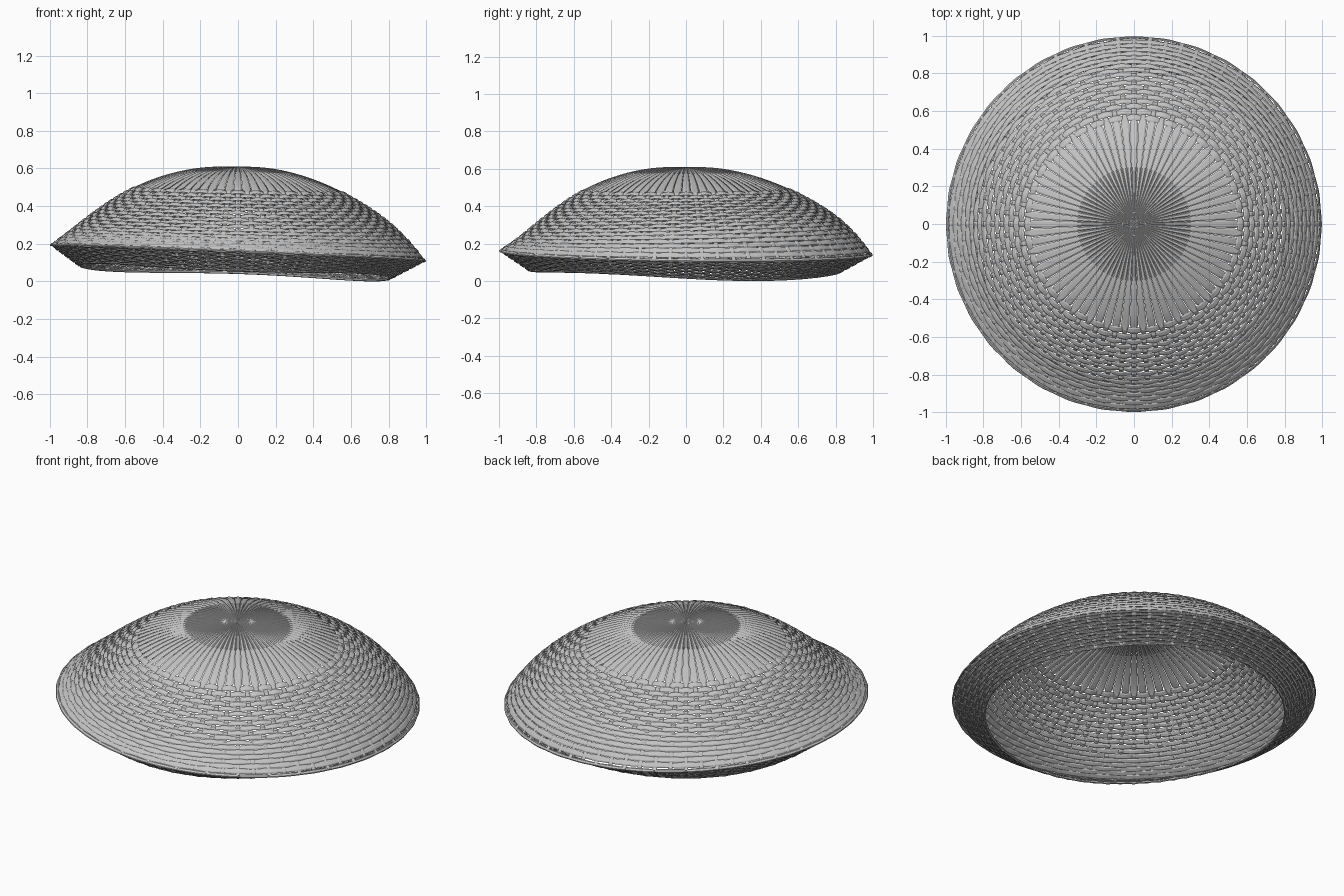
import bpy, bmesh, math
from mathutils import Vector

old = bpy.data.objects.get("Cube")
if old:
    bpy.data.objects.remove(old, do_unlink=True)

RIBS = 72            # radial strands
CROWN = 0.57         # where the ring weave begins
THICK = 0.004        # half thickness of a strand

cane = bpy.data.materials.new("grey_cane")
cane.use_nodes = True
cane.diffuse_color = (0.55, 0.55, 0.55, 1)
cane.node_tree.nodes["Principled BSDF"].inputs["Base Color"].default_value = (0.55, 0.55, 0.55, 1)


# Basket surface: u 0..1 runs down the dome, u 1..2 turns in under the rim.
# It leans slightly, bulges to one side and has a wavy, off-centre lip.
def surf(u, a):
    c, s = math.cos(a), math.sin(a)
    if u <= 1:
        r, z = 0.99 * u, 0.14 + 0.456 * (1 - u ** 2.2)
        z += math.sin(math.pi * u ** 4) * (0.018 * c + 0.028 * s)
    else:
        t = u - 1
        r = 0.99 - t * (0.16 + 0.015 * c + 0.01 * s)
        z = 0.14 - 0.098 * t - 0.01 * t * math.cos(3 * (a - 0.47)) - 0.008 * t * s
    x, y = r * c, r * s
    return Vector((x, y, z - (0.043 * x + 0.011 * y) * math.sqrt(r)))


def frame(u, a):
    """Point, along-profile, around and outward directions."""
    d = 0.01
    down = (surf(u + d, a) - surf(max(u - d, 0), a)).normalized()
    around = Vector((-math.sin(a), math.cos(a), 0))
    return surf(u, a), down, around, down.cross(around).normalized()


def weave_height(u):
    """Over-under height, shallower where the rim folds."""
    return 0.005 * min(1, 0.3 + 4 * abs(u - 1))


def sweep(bm, stations, closed):
    """Lens-shaped strand; stations hold (centre, side, normal, half width, half thickness)."""
    shape = [(1, 0), (0.55, 1), (-0.55, 1), (-1, 0), (-0.55, -1), (0.55, -1)]
    loops = [[bm.verts.new(p + s * (w * i) + n * (h * j)) for i, j in shape]
             for p, s, n, w, h in stations]
    pairs = list(zip(loops, loops[1:]))
    if closed:
        pairs.append((loops[-1], loops[0]))
    else:
        bm.faces.new(loops[0])
        bm.faces.new(loops[-1][::-1])
    for l0, l1 in pairs:
        for k in range(6):
            m = (k + 1) % 6
            bm.faces.new((l0[k], l0[m], l1[m], l1[k]))


def finish(bm, name):
    bmesh.ops.recalc_face_normals(bm, faces=bm.faces)
    mesh = bpy.data.meshes.new(name)
    bm.to_mesh(mesh)
    bm.free()
    mesh.materials.append(cane)
    ob = bpy.data.objects.new(name, mesh)
    bpy.context.collection.objects.link(ob)
    bpy.ops.object.select_all(action='DESELECT')
    ob.select_set(True)
    bpy.context.view_layer.objects.active = ob
    bpy.ops.object.shade_smooth_by_angle(angle=math.radians(20))
    return ob


# Ring positions: dome rows, then tighter rows under the rim
DOME, LIP = 18, 10
rows = [CROWN + (1 - CROWN) * (i / DOME) ** 0.88 for i in range(DOME + 1)]
rows += [1 + (i + 1) / LIP for i in range(LIP)]


def ring_strand(bm, i):
    u0, u1 = rows[max(i - 1, 0)], rows[min(i + 1, len(rows) - 1)]
    gaps = 2 if 0 < i < len(rows) - 1 else 1
    half = (surf(u1, 1.57) - surf(u0, 1.57)).length / gaps / 2
    if i == DOME:                    # the fold shortens the chord across the rim
        half = 0.011
    n = RIBS * 3
    stations = []
    for k in range(n):
        a = math.tau * k / n
        p, down, around, out = frame(rows[i], a)
        wave = math.cos(a * RIBS / 2 + math.pi * i)
        stations.append((p + out * weave_height(rows[i]) * wave, down, out,
                         half * (0.95 + 0.07 * wave), THICK))
    sweep(bm, stations, True)


parts = []
for name, start, end in (("dome_weave", 0, DOME + 1), ("rim_weave", DOME + 1, len(rows))):
    bm = bmesh.new()
    for i in range(start, end):
        ring_strand(bm, i)
    parts.append(finish(bm, name))

# Radial ribs: broad and nearly touching on the crown, narrow where they pass through the rings
bm = bmesh.new()
for k in range(RIBS):
    a = math.tau * k / RIBS
    sign = (-1) ** k
    stations = []
    for j in range(13):
        u = 0.004 + (CROWN - 0.03) * j / 12
        p, down, around, out = frame(u, a)
        fill = 0.99 - 0.08 * max(0, (u - 0.2) / 0.37)
        stations.append((p, around, out, math.pi * u / RIBS * fill, THICK * min(1, u / 0.2)))
    for i, u in enumerate(rows):
        p, down, around, out = frame(u, a)
        lift = -weave_height(u) * sign * (-1) ** i
        stations.append((p + out * lift, around, out, 0.012, THICK * 0.7))
        if i + 1 < len(rows):
            p, down, around, out = frame((u + rows[i + 1]) / 2, a)
            stations.append((p, around, out, 0.012, THICK * 0.7))
    sweep(bm, stations, False)
parts.append(finish(bm, "radial_ribs"))

# Bound edge of the opening
bm = bmesh.new()
edge = []
for k in range(144):
    p, down, around, out = frame(2.03, math.tau * k / 144)
    edge.append((p, down, out, 0.009, 0.006))
sweep(bm, edge, True)
parts.append(finish(bm, "opening_edge"))

# Stand the basket on the ground plane
low = min(v.co.z for ob in parts for v in ob.data.vertices)
for ob in parts:
    for v in ob.data.vertices:
        v.co.z -= low
